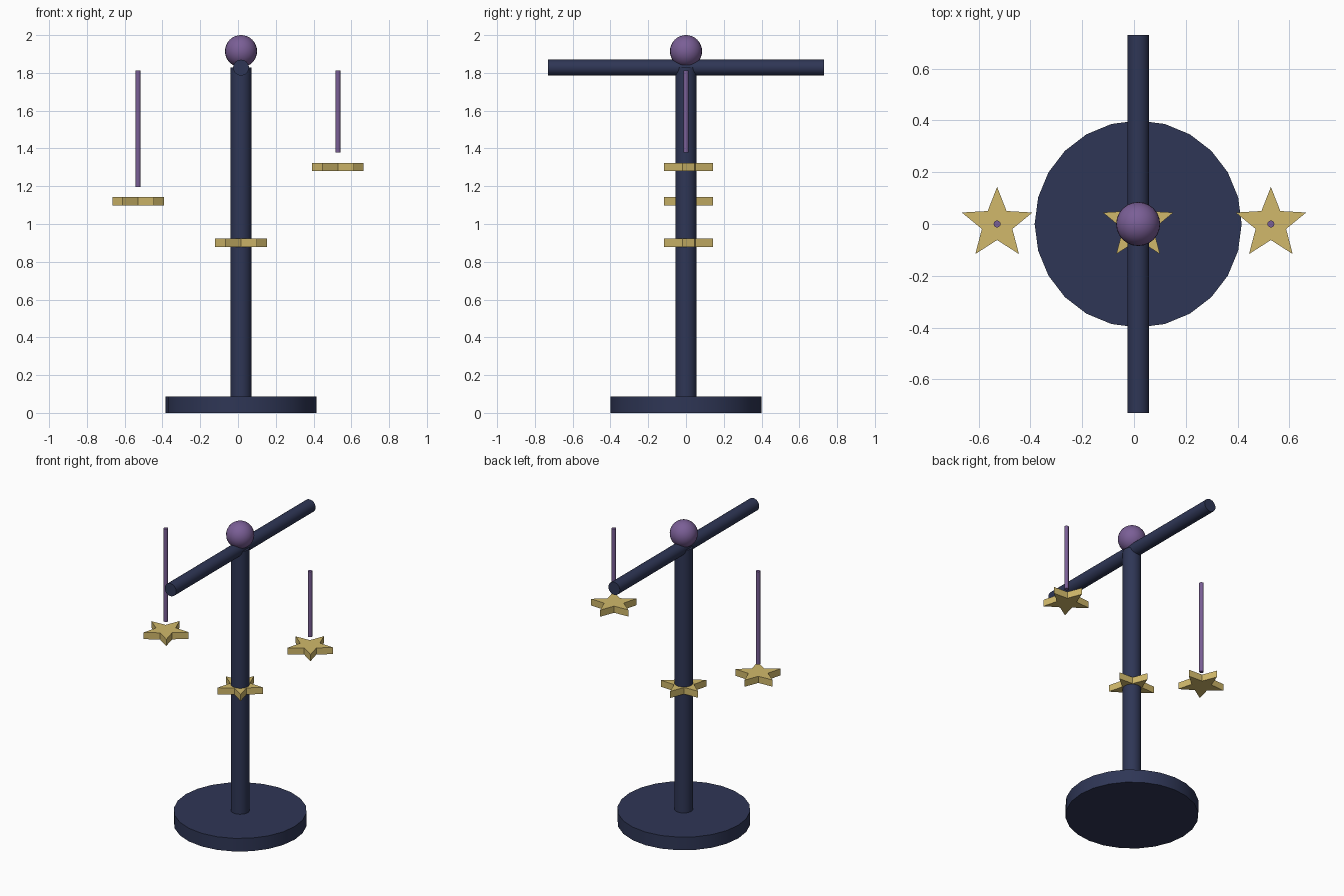
import bpy, bmesh, math
from mathutils import Matrix, Vector

if "Cube" in bpy.data.objects:
    bpy.data.objects.remove(bpy.data.objects["Cube"])

CX = 0.016  # the stand sits slightly off the centre of the whole model


def material(name, rgb):
    m = bpy.data.materials.new(name)
    m.diffuse_color = (*rgb, 1.0)
    m.use_nodes = True
    m.node_tree.nodes["Principled BSDF"].inputs["Base Color"].default_value = m.diffuse_color
    return m


navy = material("navy", (0.028, 0.037, 0.092))
gold = material("gold", (0.638, 0.485, 0.147))
purple = material("purple", (0.195, 0.114, 0.305))


def finish(name, bm, mat, smooth=True):
    bmesh.ops.recalc_face_normals(bm, faces=bm.faces)
    me = bpy.data.meshes.new(name)
    bm.to_mesh(me)
    bm.free()
    me.materials.append(mat)
    ob = bpy.data.objects.new(name, me)
    bpy.context.collection.objects.link(ob)
    if smooth:
        bpy.ops.object.select_all(action='DESELECT')
        ob.select_set(True)
        bpy.context.view_layer.objects.active = ob
        bpy.ops.object.shade_smooth_by_angle(angle=math.radians(40))
    return ob


def rod(name, start, end, radius, mat, sides=24):
    """Capped cylinder between two points."""
    a, b = Vector(start), Vector(end)
    turn = (b - a).to_track_quat('Z', 'Y').to_matrix().to_4x4()
    bm = bmesh.new()
    bmesh.ops.create_cone(bm, cap_ends=True, segments=sides, radius1=radius, radius2=radius,
                          depth=(b - a).length, matrix=Matrix.Translation((a + b) / 2) @ turn)
    return finish(name, bm, mat)


def star(name, x, z, outer=0.1435, inner=0.062, thick=0.044):
    """Flat five-pointed star lying level, one point towards the back."""
    bm = bmesh.new()
    verts = []
    for i in range(10):
        r = inner if i % 2 else outer
        t = math.pi / 2 + i * math.pi / 5
        verts.append(bm.verts.new((x + r * math.cos(t), r * math.sin(t), z - thick / 2)))
    face = bm.faces.new(verts)
    up = bmesh.ops.extrude_face_region(bm, geom=[face])["geom"]
    bmesh.ops.translate(bm, vec=(0, 0, thick),
                        verts=[v for v in up if isinstance(v, bmesh.types.BMVert)])
    if not any(len(f.verts) == 10 and f.calc_center_median().z < z for f in bm.faces):
        bm.faces.new(verts)
    return finish(name, bm, gold, smooth=False)


# Stand: round base, pole, crossbar
rod("base", (CX, 0, 0), (CX, 0, 0.087), 0.40, navy)
rod("pole", (CX, 0, 0.06), (CX, 0, 1.828), 0.056, navy)
rod("crossbar", (CX, -0.73, 1.828), (CX, 0.73, 1.828), 0.042, navy)

# Ball on top
bm = bmesh.new()
bmesh.ops.create_uvsphere(bm, u_segments=24, v_segments=16, radius=0.085,
                          matrix=Matrix.Translation((CX, 0, 1.915)))
finish("top_ball", bm, purple)

# Hanging stars, each on a thin string
for side, x, z in (("left", -0.529, 1.12), ("middle", CX, 0.90), ("right", 0.529, 1.302)):
    rod(side + "_string", (x, 0, z + 0.076), (x, 0, 1.812), 0.0135, purple, 12)
    star(side + "_star", x, z)
